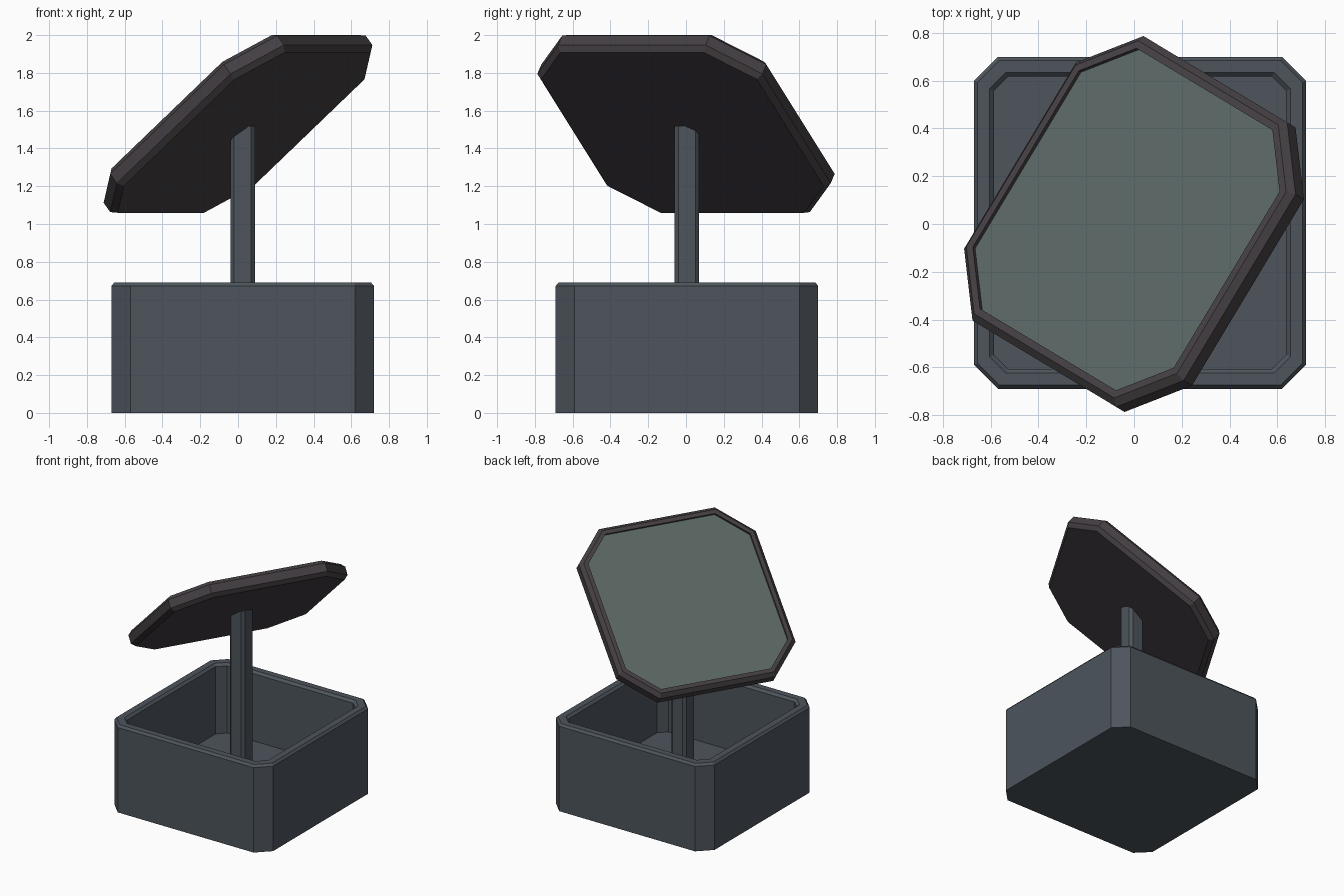
import bpy, bmesh, math
from mathutils import Matrix

if "Cube" in bpy.data.objects:
    bpy.data.objects.remove(bpy.data.objects["Cube"])


def material(name, rgb):
    m = bpy.data.materials.new(name)
    m.diffuse_color = (*rgb, 1)
    m.use_nodes = True
    m.node_tree.nodes["Principled BSDF"].inputs["Base Color"].default_value = m.diffuse_color
    return m


def octagon(h, c):
    # square of half-width h with corners cut by c
    k = h - c
    return [(h, -k), (h, k), (k, h), (-k, h), (-h, k), (-h, -k), (-k, -h), (k, -h)]


def loft(name, rings, mat, matrix):
    # skin a stack of cut-corner squares (half-width, corner cut, z), capped at both ends
    bm = bmesh.new()
    loops = [[bm.verts.new((x, y, z)) for x, y in octagon(h, c)] for h, c, z in rings]
    for a, b in zip(loops, loops[1:]):
        for i in range(8):
            j = (i + 1) % 8
            bm.faces.new((a[i], a[j], b[j], b[i]))
    bm.faces.new(loops[0][::-1])
    bm.faces.new(loops[-1])
    bmesh.ops.recalc_face_normals(bm, faces=bm.faces[:])
    mesh = bpy.data.meshes.new(name)
    bm.to_mesh(mesh)
    bm.free()
    mesh.materials.append(mat)
    ob = bpy.data.objects.new(name, mesh)
    ob.matrix_world = matrix
    bpy.context.collection.objects.link(ob)
    return ob


slate = material("slate", (0.075, 0.09, 0.108))
dark = material("dark_frame", (0.06, 0.051, 0.057))
glass = material("green_grey_panel", (0.107, 0.14, 0.133))

base = Matrix.Translation((0.025, 0.005, 0))

# open box with bevelled rim
loft("box", [(0.695, 0.10, 0), (0.695, 0.10, 0.672), (0.68, 0.091, 0.69),
             (0.63, 0.068, 0.69), (0.612, 0.06, 0.672), (0.612, 0.06, 0.14)], slate, base)

# post from box floor into the back of the tilted panel
loft("post", [(0.065, 0.02, 0.13), (0.065, 0.02, 1.52)], slate, base)

# tilted panel: bevelled frame with a recessed face
tilt = (Matrix.Translation((0, 0, 1.53)) @ Matrix.Rotation(math.radians(59), 4, 'Z')
        @ Matrix.Rotation(math.radians(-39.5), 4, 'X'))
H, C, T, B = 0.695, 0.24, 0.06, 0.028


def inset(d, z):
    return (H - d, C - 0.586 * d, z)


loft("panel_frame", [inset(B, -T), inset(0, -T + B), inset(0, T - B), inset(B, T),
                     inset(0.059, T), inset(0.059, 0.02)], dark, tilt)
loft("panel_face", [inset(0.059, 0.021), inset(0.059, 0.042)], glass, tilt)
